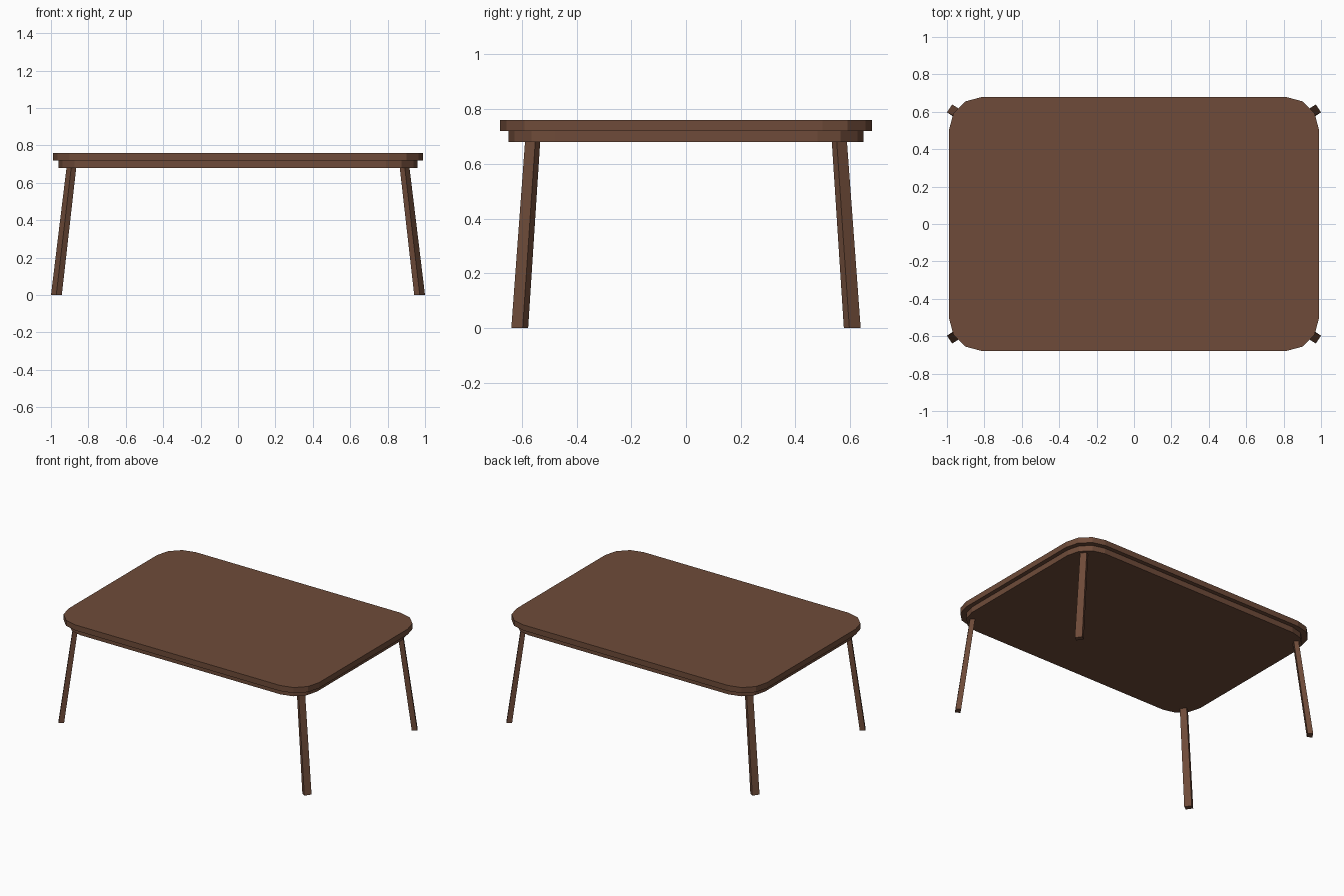
import bpy, bmesh, math
from mathutils import Vector

if "Cube" in bpy.data.objects:
    bpy.data.objects.remove(bpy.data.objects["Cube"])

wood = bpy.data.materials.new("dark brown wood")
wood.diffuse_color = (0.158, 0.071, 0.041, 1)
wood.use_nodes = True
wood.node_tree.nodes["Principled BSDF"].inputs["Base Color"].default_value = wood.diffuse_color


def loft(name, bottom, top):
    """Closed solid between two matching rings of points."""
    bm = bmesh.new()
    a = [bm.verts.new(p) for p in bottom]
    b = [bm.verts.new(p) for p in top]
    n = len(a)
    bm.faces.new(a[::-1])
    bm.faces.new(b)
    for i in range(n):
        j = (i + 1) % n
        bm.faces.new((a[i], a[j], b[j], b[i]))
    bmesh.ops.recalc_face_normals(bm, faces=bm.faces)
    mesh = bpy.data.meshes.new(name)
    bm.to_mesh(mesh)
    bm.free()
    mesh.materials.append(wood)
    obj = bpy.data.objects.new(name, mesh)
    bpy.context.collection.objects.link(obj)
    return obj


def rounded_slab(name, hx, hy, r, z0, z1, seg=3):
    """Rectangle with faceted round corners."""
    pts = []
    for k, (sx, sy) in enumerate(((1, 1), (-1, 1), (-1, -1), (1, -1))):
        for i in range(seg + 1):
            t = math.pi / 2 * (k + i / seg)
            pts.append((sx * (hx - r) + r * math.cos(t), sy * (hy - r) + r * math.sin(t)))
    return loft(name, [(x, y, z0) for x, y in pts], [(x, y, z1) for x, y in pts])


# Table top and the smaller slab under it
rounded_slab("table_top", 0.99, 0.68, 0.18, 0.72, 0.76)
rounded_slab("under_frame", 0.96, 0.65, 0.17, 0.68, 0.72)


def leg_ring(cx, cy, z, scale, sx, sy):
    """Rectangular leg section turned to face the table corner."""
    t = math.radians(34)
    out, side = Vector((math.cos(t), math.sin(t))), Vector((-math.sin(t), math.cos(t)))
    ring = []
    for u, v in ((1, 1), (-1, 1), (-1, -1), (1, -1)):
        p = Vector((cx, cy)) + (out * u * 0.018 + side * v * 0.025) * scale
        ring.append((p.x * sx, p.y * sy, z))
    return ring


# Four splayed, slightly tapered legs
for sx, xn in ((-1, "left"), (1, "right")):
    for sy, yn in ((-1, "front"), (1, "back")):
        loft(f"{yn}_{xn}_leg",
             leg_ring(0.971, 0.608, 0.0, 1.0, sx, sy),
             leg_ring(0.891, 0.561, 0.68, 0.9, sx, sy))
